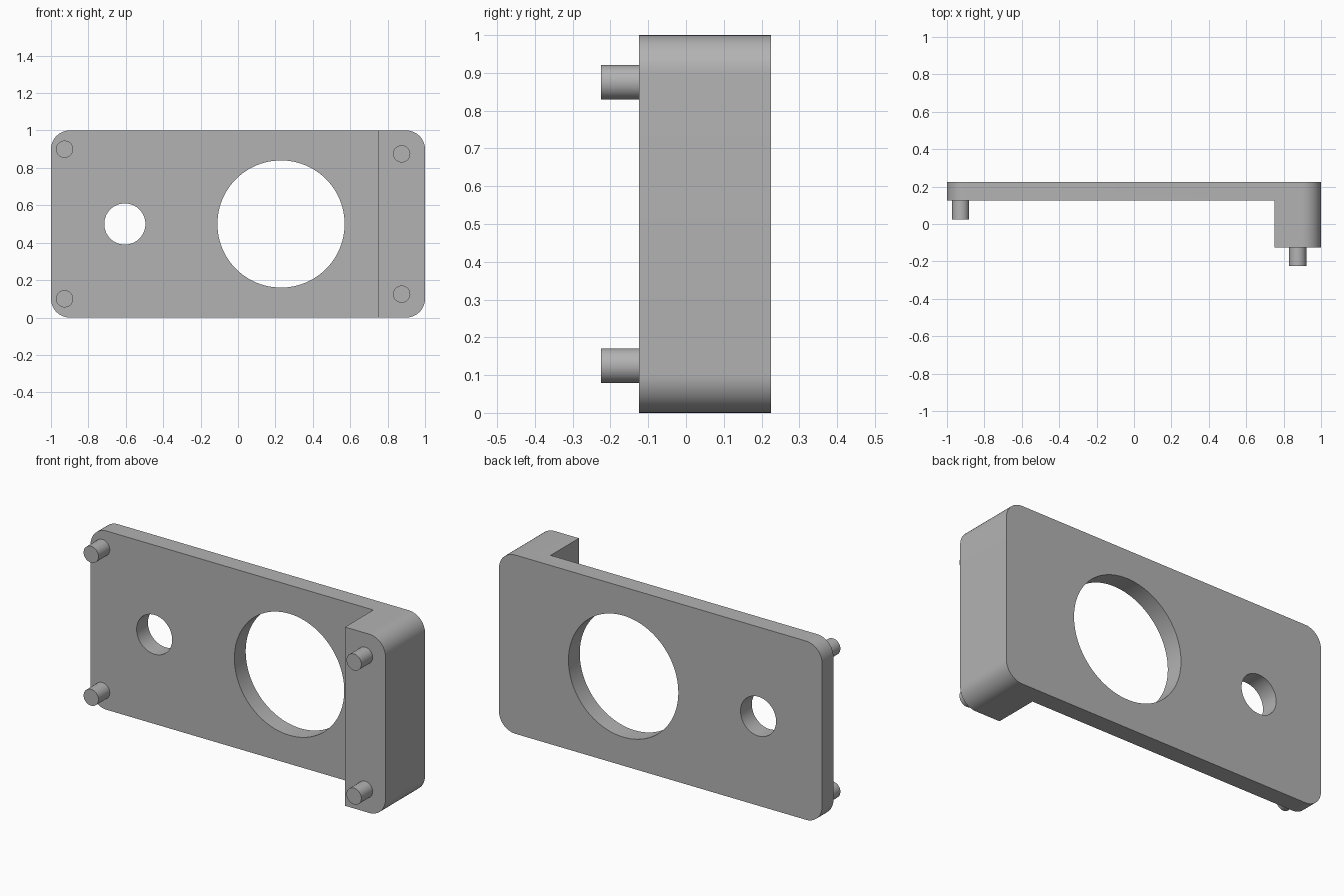
import bpy
import bmesh
from math import cos, sin, pi
from mathutils import Matrix, Vector

cube = bpy.data.objects.get("Cube")
if cube:
    bpy.data.objects.remove(cube, do_unlink=True)

BACK, PLATE_FRONT, BLOCK_FRONT = 0.225, 0.125, -0.125
CORNER, STEP_X, PEG_LENGTH = 0.1, 0.75, 0.1

grey = bpy.data.materials.new("plain grey")
grey.use_nodes = True
colour = (0.45, 0.45, 0.45, 1)
grey.diffuse_color = colour
grey.node_tree.nodes["Principled BSDF"].inputs["Base Color"].default_value = colour


def prism(name, outline, front, back):
    """Extrude an (x, z) outline along y from front to back."""
    bm = bmesh.new()
    face = bm.faces.new([bm.verts.new((x, front, z)) for x, z in outline])
    extruded = bmesh.ops.extrude_face_region(bm, geom=[face])["geom"]
    moved = [v for v in extruded if isinstance(v, bmesh.types.BMVert)]
    bmesh.ops.translate(bm, verts=moved, vec=(0, back - front, 0))
    bmesh.ops.recalc_face_normals(bm, faces=bm.faces)
    mesh = bpy.data.meshes.new(name)
    bm.to_mesh(mesh)
    bm.free()
    mesh.materials.append(grey)
    obj = bpy.data.objects.new(name, mesh)
    bpy.context.collection.objects.link(obj)
    return obj


def circle(x, z, radius, sides):
    return [(x + radius * cos(2 * pi * i / sides),
             z + radius * sin(2 * pi * i / sides)) for i in range(sides)]


def rounded_rectangle(half_width, height, radius, steps=12):
    points = []
    corners = ((1, 1), (-1, 1), (-1, -1), (1, -1))
    for quarter, (sx, sz) in enumerate(corners):
        cx = sx * (half_width - radius)
        cz = height / 2 + sz * (height / 2 - radius)
        for i in range(steps + 1):
            a = pi / 2 * (quarter + i / steps)
            points.append((cx + radius * cos(a), cz + radius * sin(a)))
    return points


def activate(obj):
    bpy.ops.object.select_all(action='DESELECT')
    obj.select_set(True)
    bpy.context.view_layer.objects.active = obj


def cut(target, cutter):
    modifier = target.modifiers.new("cut", 'BOOLEAN')
    modifier.operation = 'DIFFERENCE'
    modifier.solver = 'EXACT'
    modifier.object = cutter
    activate(target)
    bpy.ops.object.modifier_apply(modifier=modifier.name)
    bpy.data.objects.remove(cutter, do_unlink=True)


def smooth(obj):
    activate(obj)
    bpy.ops.object.shade_smooth_by_angle(angle=pi / 6)


# Mounting plate with a deep block along its left end
plate = prism("mounting_plate", rounded_rectangle(1, 1, CORNER), BLOCK_FRONT, BACK)
recess = [(-2, -1), (STEP_X, -1), (STEP_X, 2), (-2, 2)]
cut(plate, prism("recess_cutter", recess, -1, PLATE_FRONT))

# Large and small through holes
for x, radius in ((0.23, 0.34), (-0.605, 0.11)):
    cut(plate, prism("hole_cutter", circle(x, 0.5, radius, 96), -1, 1))
smooth(plate)

# Locating pegs on the plate and on the block
for side, x, inset, base in (("right", -0.927, 0.1, PLATE_FRONT),
                             ("left", 0.875, 0.125, BLOCK_FRONT)):
    for level, z in (("lower", inset), ("upper", 1 - inset)):
        smooth(prism(f"{side}_{level}_peg", circle(x, z, 0.046, 48),
                     base - PEG_LENGTH, base))
